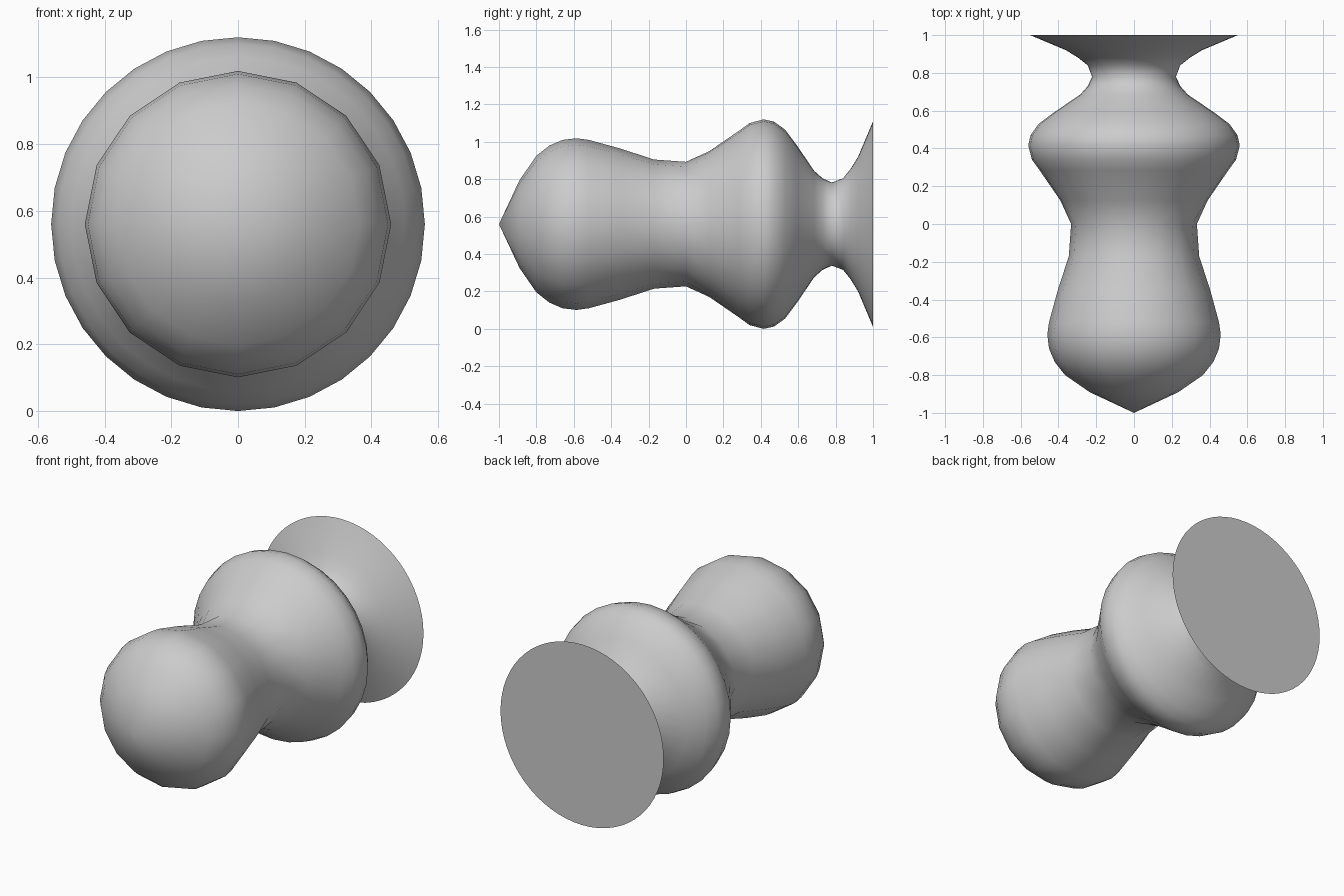
import bpy, bmesh, math

cube = bpy.data.objects.get("Cube")
if cube:
    bpy.data.objects.remove(cube, do_unlink=True)

AXIS_Z = 0.56

# Plain grey finish
grey = bpy.data.materials.new("plain_grey")
grey.use_nodes = True
colour = (0.6, 0.6, 0.6, 1)
grey.diffuse_color = colour
grey.node_tree.nodes["Principled BSDF"].inputs["Base Color"].default_value = colour

# Profile sections (distance along y, radius), each with its number of sides
head = [(-.89, .235), (-.8, .365), (-.73, .42), (-.66, .45), (-.585, .459),
        (-.52, .45), (-.355, .405), (-.17, .345), (0, .333)]
belt = [(.125, .39), (.285, .50), (.34, .54), (.415, .56), (.47, .548),
        (.53, .505), (.59, .425), (.685, .285), (.73, .245)]
flare = [(.78, .222), (.84, .245), (.88, .295), (.92, .36), (1, .55)]

bm = bmesh.new()


def ring(y, radius, sides):
    return [bm.verts.new((radius * math.sin(math.tau * i / sides), y,
                          AXIS_Z + radius * math.cos(math.tau * i / sides)))
            for i in range(sides)]


def bridge(a, b):
    """Join two rings; the finer one may have a multiple of the sides."""
    n = max(len(a), len(b))
    for i in range(n):
        j = i + 1
        corners = [a[i * len(a) // n], a[j * len(a) // n % len(a)],
                   b[j * len(b) // n % len(b)], b[i * len(b) // n]]
        bm.faces.new(list(dict.fromkeys(corners)))


rings = [ring(y, r, sides)
         for section, sides in ((head, 16), (belt, 32), (flare, 64))
         for y, r in section]

# Pointed tip, body wall and flat base disc
tip = [bm.verts.new((0, -1, AXIS_Z))]
for a, b in zip([tip] + rings, rings):
    bridge(a, b)
bm.faces.new(rings[-1])
bmesh.ops.recalc_face_normals(bm, faces=bm.faces)

mesh = bpy.data.meshes.new("turned_body")
bm.to_mesh(mesh)
bm.free()
mesh.materials.append(grey)
body = bpy.data.objects.new("turned_body", mesh)
bpy.context.collection.objects.link(body)

# Smooth sides with a sharp rim around the base
bpy.ops.object.select_all(action="DESELECT")
body.select_set(True)
bpy.context.view_layer.objects.active = body
bpy.ops.object.shade_smooth_by_angle(angle=math.radians(50))
